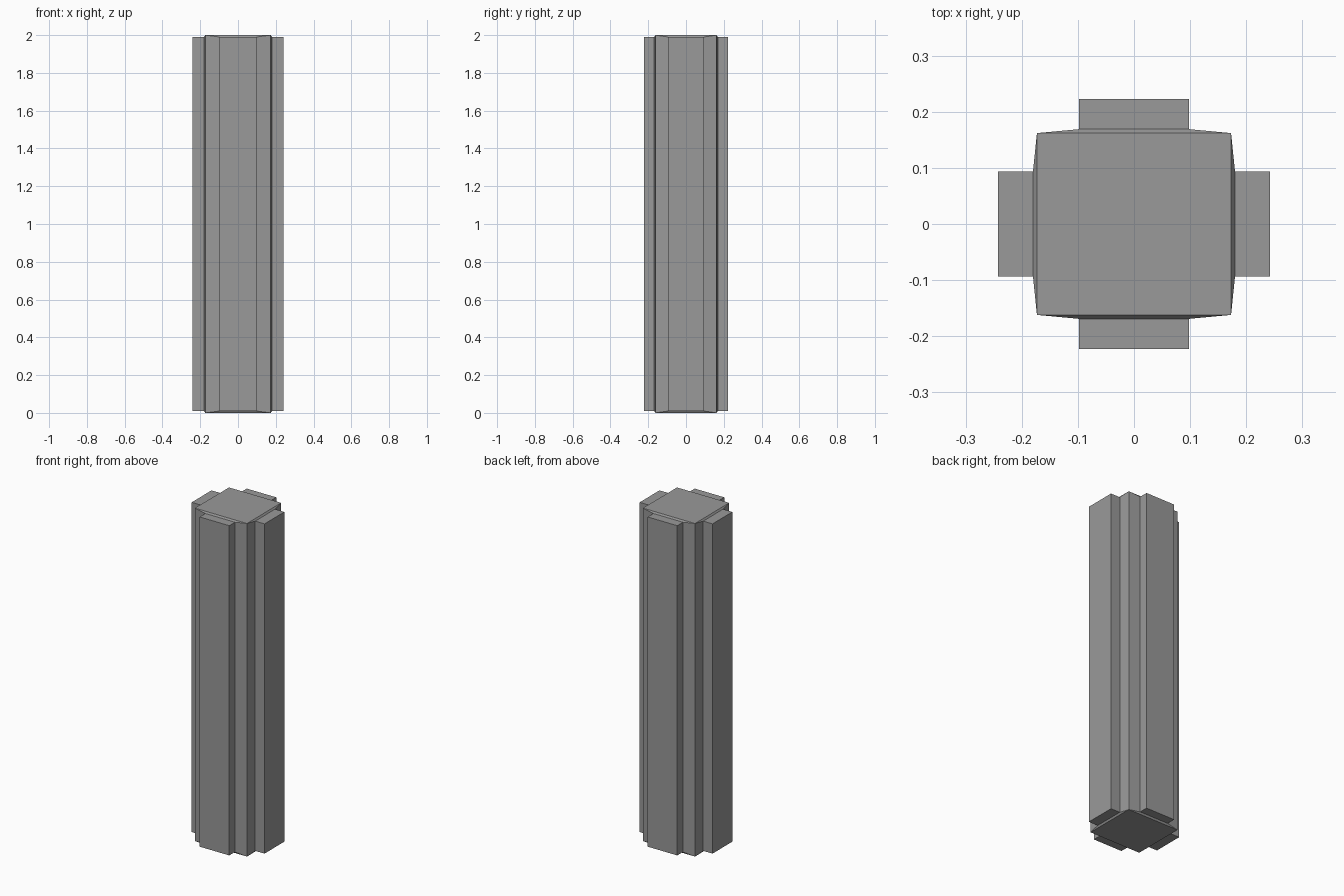
import bpy
import bmesh
from mathutils import Vector

cube = bpy.data.objects.get("Cube")
if cube:
    bpy.data.objects.remove(cube, do_unlink=True)

# Plain grey material
grey = bpy.data.materials.new("grey")
grey.use_nodes = True
colour = (0.32, 0.32, 0.32, 1)
grey.diffuse_color = colour
grey.node_tree.nodes["Principled BSDF"].inputs["Base Color"].default_value = colour

HALF = Vector((0.173, 0.162, 1.0))   # core half size
RIB = Vector((0.098, 0.094, 0.99))   # rib half width and height
BASE = (0.18, 0.169)                 # where the ribs leave the core
OUTER = (0.242, 0.223)               # outer faces of the ribs

bm = bmesh.new()
bmesh.ops.create_cube(bm, size=2)
bmesh.ops.scale(bm, vec=HALF, verts=bm.verts)
bm.normal_update()


def step_out(face, axis, sign, reach):
    """Inset a side face and place it as the rib rectangle at a given reach."""
    bmesh.ops.inset_individual(bm, faces=[face], thickness=0.004)
    for v in face.verts:
        for i in range(3):
            v.co[i] = RIB[i] if v.co[i] > 0 else -RIB[i]
        v.co[axis] = sign * reach


# Sloped rim and raised rib on each of the four sides
sides = [f for f in bm.faces if abs(f.normal.z) < 0.5]
for face in sides:
    axis = 0 if abs(face.normal.x) > 0.5 else 1
    sign = 1 if face.normal[axis] > 0 else -1
    step_out(face, axis, sign, BASE[axis])
    bm.normal_update()
    step_out(face, axis, sign, OUTER[axis])

# Stand the pillar on the ground
bmesh.ops.translate(bm, vec=(0, 0, HALF.z), verts=bm.verts)
bmesh.ops.recalc_face_normals(bm, faces=bm.faces)

mesh = bpy.data.meshes.new("ribbed_pillar")
bm.to_mesh(mesh)
bm.free()
mesh.materials.append(grey)
pillar = bpy.data.objects.new("ribbed_pillar", mesh)
bpy.context.collection.objects.link(pillar)
